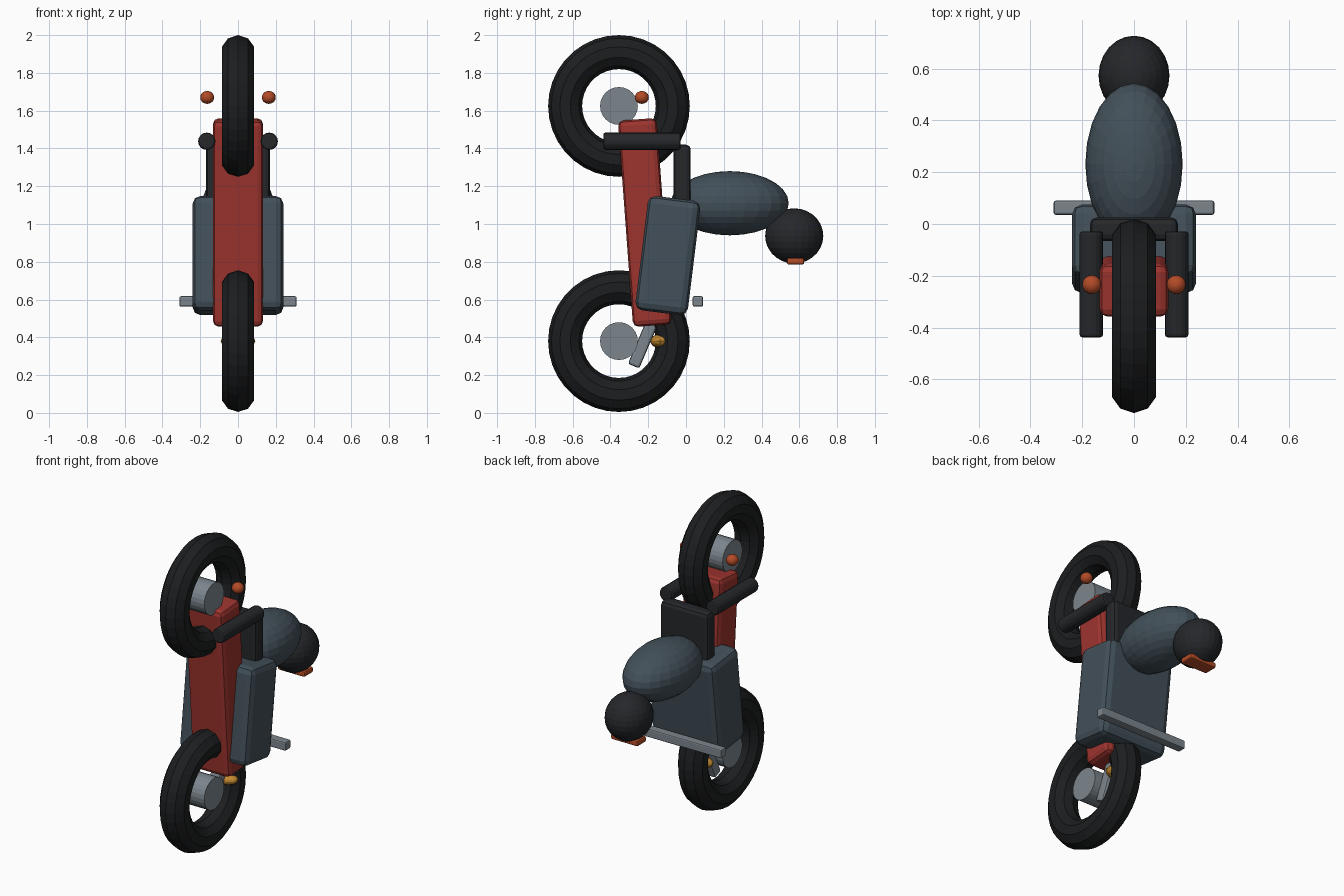
import bpy
from math import radians, pi

if "Cube" in bpy.data.objects:
    bpy.data.objects.remove(bpy.data.objects["Cube"])


def material(name, rgb):
    m = bpy.data.materials.new(name)
    m.diffuse_color = (*rgb, 1)
    m.use_nodes = True
    m.node_tree.nodes["Principled BSDF"].inputs["Base Color"].default_value = m.diffuse_color
    return m


RED = material("red_paint", (0.34, 0.035, 0.028))
SLATE = material("slate", (0.055, 0.08, 0.10))
BLACK = material("black", (0.018, 0.02, 0.023))
RUBBER = material("rubber", (0.012, 0.013, 0.014))
METAL = material("metal", (0.20, 0.24, 0.27))
LAMP = material("red_lamp", (0.45, 0.07, 0.02))
AMBER = material("amber_lamp", (0.55, 0.25, 0.03))


def finish(name, mat, bevel=0, segments=2):
    o = bpy.context.object
    o.name = name
    o.data.materials.append(mat)
    bpy.ops.object.transform_apply(location=False, rotation=False, scale=True)
    if bevel:
        b = o.modifiers.new("bevel", 'BEVEL')
        b.width, b.segments = bevel, segments
        b.limit_method = 'ANGLE'
    return o


def box(name, loc, size, mat, tilt=0, bevel=0.03):
    bpy.ops.mesh.primitive_cube_add(size=1, location=loc, rotation=(radians(tilt), 0, 0))
    bpy.context.object.scale = size
    return finish(name, mat, bevel)


def ball(name, loc, radii, mat, seg=24, rings=14):
    bpy.ops.mesh.primitive_uv_sphere_add(segments=seg, ring_count=rings, radius=1, location=loc)
    bpy.context.object.scale = radii
    return finish(name, mat)


def rod(name, loc, r, length, mat, rot, bevel=0, sides=24):
    bpy.ops.mesh.primitive_cylinder_add(vertices=sides, radius=r, depth=length,
                                        location=loc, rotation=rot)
    return finish(name, mat, bevel)


# wheels with hubs
for end, z in (("front", 0.38), ("rear", 1.625)):
    bpy.ops.mesh.primitive_torus_add(major_segments=36, minor_segments=10, major_radius=0.285,
                                     minor_radius=0.09, location=(0, -0.355, z),
                                     rotation=(0, pi / 2, 0))
    finish(end + "_tyre", RUBBER)
    rod(end + "_hub", (0, -0.355, z), 0.1, 0.16, METAL, (0, pi / 2, 0))

# frame, fairing and seat
box("frame", (0, -0.218, 1.008), (0.265, 0.205, 1.095), RED, 4.2)
box("fairing", (0, -0.096, 0.833), (0.48, 0.28, 0.61), SLATE, -7, 0.04)
box("seat", (0, -0.02, 1.18), (0.34, 0.09, 0.48), BLACK, 0, 0.025)

# fork, handlebar and headlamp
box("fork", (0, -0.215, 0.395), (0.07, 0.065, 0.32), METAL, -23, 0.012)
box("handlebar", (0, 0.063, 0.59), (0.62, 0.055, 0.055), METAL, 0, 0.008)
ball("headlamp", (0, -0.137, 0.38), (0.092, 0.052, 0.037), AMBER, 16, 10)

# exhausts and tail lamps on both sides
for side, s in (("left", -1), ("right", 1)):
    rod(side + "_exhaust", (s * 0.165, -0.233, 1.438), 0.046, 0.41, BLACK, (pi / 2, 0, 0), 0.012, 16)
    ball(side + "_tail_lamp", (s * 0.163, -0.234, 1.67), (0.037, 0.037, 0.034), LAMP, 16, 10)

# rider
ball("rider_torso", (0, 0.232, 1.11), (0.188, 0.312, 0.17), SLATE)
ball("helmet", (0, 0.573, 0.937), (0.137, 0.154, 0.146), BLACK)
box("visor", (0, 0.58, 0.803), (0.19, 0.092, 0.036), LAMP, 0, 0.01)
